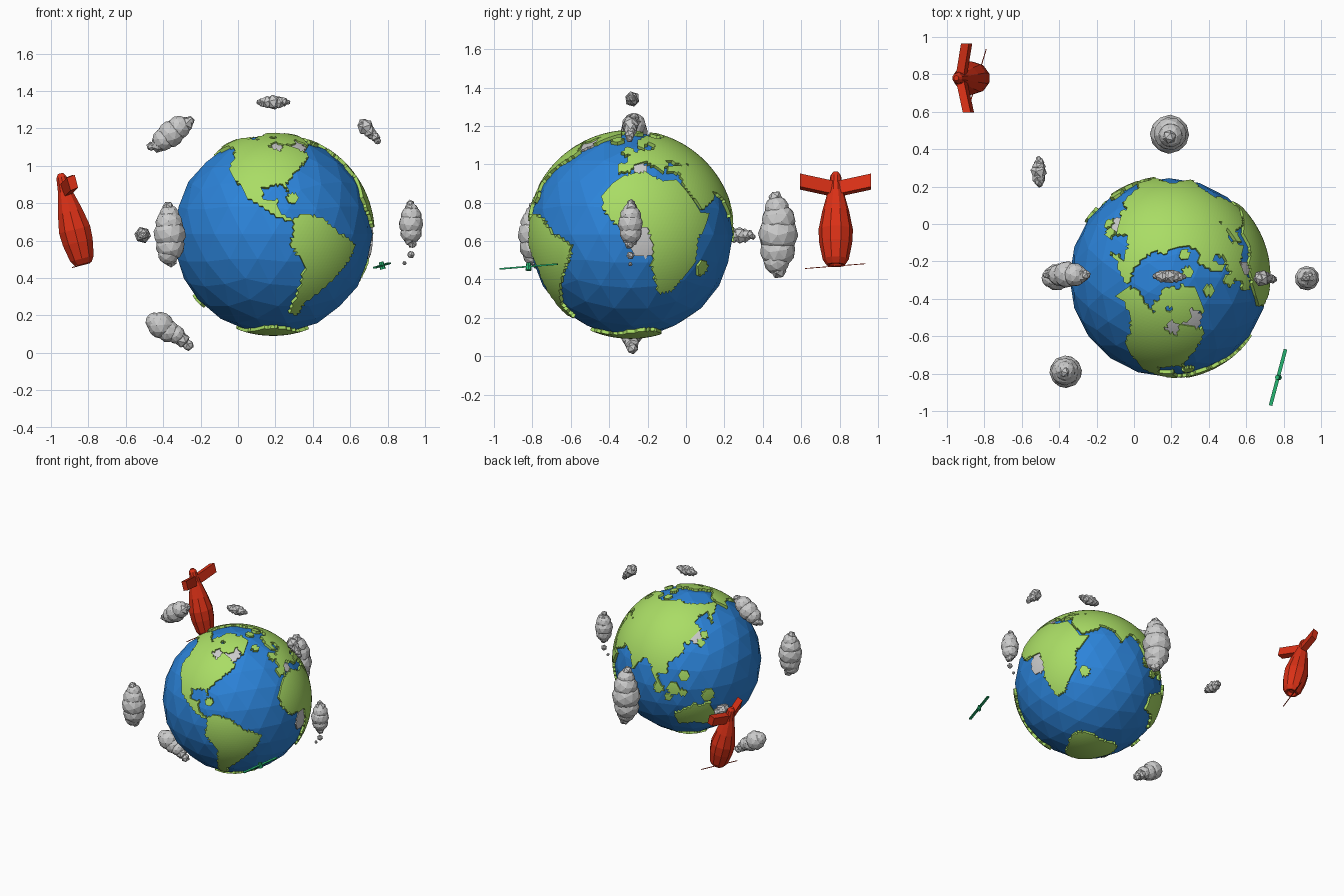
import bpy, bmesh, random
from math import radians, degrees, sin, cos, atan2, asin, pi
from mathutils import Vector, Matrix, Euler

if "Cube" in bpy.data.objects:
    bpy.data.objects.remove(bpy.data.objects["Cube"])

random.seed(4)
CENTER = Vector((0.187, -0.287, 0.635))


def material(name, rgb):
    m = bpy.data.materials.new(name)
    m.diffuse_color = (*rgb, 1)
    m.use_nodes = True
    m.node_tree.nodes["Principled BSDF"].inputs["Base Color"].default_value = m.diffuse_color
    return m


BLUE = material("water_blue", (0.025, 0.23, 0.70))
LAND = material("land_green", (0.40, 0.72, 0.13))
RED = material("plane_red", (0.70, 0.03, 0.008))
GREEN = material("propeller_green", (0.02, 0.50, 0.18))


def add_object(name, bm, mat=None, loc=(0, 0, 0), rot=None):
    mesh = bpy.data.meshes.new(name)
    bm.to_mesh(mesh)
    bm.free()
    ob = bpy.data.objects.new(name, mesh)
    bpy.context.collection.objects.link(ob)
    ob.location = loc
    if rot:
        ob.rotation_mode = 'QUATERNION'
        ob.rotation_quaternion = rot
    if mat:
        mesh.materials.append(mat)
    return ob


# Coast outlines as (longitude, latitude)
north_america = [(-168, 66), (-156, 71), (-128, 70), (-110, 68), (-95, 72), (-85, 68), (-94, 60),
                 (-82, 54), (-78, 62), (-65, 58), (-56, 52), (-66, 44), (-75, 37), (-81, 30),
                 (-80, 25), (-84, 30), (-97, 27), (-96, 19), (-87, 20), (-88, 15), (-83, 10),
                 (-78, 8), (-84, 8), (-95, 15), (-105, 20), (-112, 29), (-124, 40), (-125, 49),
                 (-135, 58), (-150, 60), (-162, 56)]
south_america = [(-78, 8), (-72, 12), (-60, 9), (-50, 1), (-35, -6), (-39, -15), (-48, -26),
                 (-57, -36), (-65, -42), (-67, -54), (-75, -51), (-73, -37), (-70, -19),
                 (-80, -6), (-78, 2)]
africa = [(-16, 14), (-17, 22), (-9, 32), (-2, 35), (10, 37), (20, 31), (32, 31), (43, 12),
          (51, 12), (40, -3), (40, -15), (33, -25), (28, -33), (19, -35), (12, -18), (13, -8),
          (9, 4), (-8, 5)]
europe = [(-9, 37), (-9, 43), (-1, 44), (-4, 48), (8, 54), (20, 54), (28, 60), (20, 62), (12, 56),
          (5, 60), (14, 68), (26, 71), (40, 67), (60, 69), (60, 42), (40, 42), (30, 46), (28, 41),
          (22, 37), (13, 45), (18, 40), (12, 44), (4, 43), (-1, 37)]
asia = [(60, 69), (80, 73), (105, 77), (115, 73), (140, 72), (170, 69), (190, 66), (178, 62),
        (163, 58), (157, 51), (156, 58), (163, 62), (142, 59), (135, 54), (140, 48), (129, 41),
        (127, 35), (121, 39), (122, 30), (108, 21), (109, 12), (100, 13), (104, 1), (98, 9),
        (94, 17), (88, 22), (80, 14), (77, 8), (72, 20), (59, 25), (59, 21), (45, 13), (35, 28),
        (36, 36), (27, 37), (28, 41), (50, 42)]
australia = [(114, -22), (122, -18), (131, -12), (136, -15), (142, -11), (146, -19), (153, -27),
             (148, -38), (138, -34), (130, -32), (116, -35)]
greenland = [(-72, 78), (-30, 83), (-20, 75), (-40, 65), (-45, 60), (-53, 67)]
continents = [north_america, south_america, africa, europe, asia, australia, greenland]
# Round islands and grey shallows: longitude, latitude, radius in degrees
islands = [(-78, 21, 3), (47, -19, 4), (-2, 53, 3.5), (-18, 65, 3), (114, 1, 5), (102, 0, 4),
           (141, -5, 5), (138, 37, 3), (143, 43, 3), (122, 12, 4), (172, -42, 4), (110, -7, 3),
           (121, -2, 3), (-72, 68, 6), (-85, 79, 6), (-108, 72, 4), (57, 74, 3), (18, 79, 3)]
shallows = [(-68, 62, 9), (-85, 60, 7), (8, -4, 9), (7, 40, 4), (134, 42, 5)]


def inside(poly, x, y):
    hit = False
    for (x1, y1), (x2, y2) in zip(poly, poly[1:] + poly[:1]):
        if (y1 > y) != (y2 > y) and x < x1 + (y - y1) * (x2 - x1) / (y2 - y1):
            hit = not hit
    return hit


def in_discs(discs, d):
    for lon, lat, r in discs:
        lo, la = radians(lon), radians(lat)
        if d.dot(Vector((cos(la) * cos(lo), cos(la) * sin(lo), sin(la)))) > cos(radians(r)):
            return True
    return False


def is_land(d):
    lon, lat = degrees(atan2(d.y, d.x)), degrees(asin(max(-1, min(1, d.z))))
    if lat < -71 + 3 * sin(radians(3 * lon)):
        return True
    return (any(inside(p, lon, lat) or inside(p, lon + 360, lat) for p in continents)
            or in_discs(islands, d))


def shell(name, radius, keep, mat):
    # Keeps the sphere faces that pass the test and thickens them inward
    bm = bmesh.new()
    bmesh.ops.create_icosphere(bm, subdivisions=6, radius=radius)
    drop = [f for f in bm.faces if not keep(f.calc_center_median().normalized())]
    bmesh.ops.delete(bm, geom=drop, context='FACES')
    ob = add_object(name, bm, mat, CENTER)
    mod = ob.modifiers.new("thickness", 'SOLIDIFY')
    mod.thickness = 0.035
    mod.offset = -1


# Globe
bm = bmesh.new()
bmesh.ops.create_icosphere(bm, subdivisions=3, radius=0.532)
add_object("ocean", bm, BLUE, CENTER)
shell("continents", 0.544, is_land, LAND)
shell("grey_shallows", 0.535, lambda d: in_discs(shallows, d), None)


# Clouds: faceted balls strung along an axis, (position, size)
EVEN = [(0, 1), (0.33, 0.85), (-0.38, 0.88), (0.6, 0.62), (-0.63, 0.65), (0.85, 0.36), (-0.85, 0.4)]
TAIL = [(-0.45, 1), (-0.1, 0.85), (0.2, 0.7), (-0.7, 0.7), (0.5, 0.6), (0.8, 0.45)]


def cloud(name, c, axis, half, r, balls=EVEN):
    bm = bmesh.new()
    axis = Vector(axis).normalized()
    for t, s in balls:
        side = Vector([random.uniform(-1, 1) for _ in range(3)])
        side -= axis * side.dot(axis)
        pos = axis * t * half + side * r * 0.25 * (1 - s)
        rot = Euler([random.uniform(0, pi) for _ in range(3)]).to_matrix().to_4x4()
        bmesh.ops.create_icosphere(bm, subdivisions=2 if s * r > 0.05 else 1, radius=s * r,
                                   matrix=Matrix.Translation(pos) @ rot)
    add_object(name, bm, None, c)


cloud("cloud_back", (0.19, 0.48, 0.635), (0, 0, 1), 0.225, 0.105)
cloud("cloud_front", (-0.365, -0.79, 0.635), (0, 0, 1), 0.17, 0.088)
cloud("cloud_upper_left", (-0.36, -0.27, 1.17), (-0.12, 0, -0.09), 0.145, 0.072)
cloud("cloud_lower_left", (-0.36, -0.285, 0.11), (0.12, 0, -0.085), 0.145, 0.072, TAIL)
cloud("cloud_far_left", (-0.51, 0.28, 0.63), (0, 1, 0), 0.08, 0.046)
cloud("cloud_top", (0.19, -0.28, 1.34), (1, 0, 0), 0.09, 0.042)
cloud("cloud_upper_right", (0.705, -0.29, 1.18), (0.6, 0, -0.7), 0.078, 0.046, TAIL)
cloud("cloud_right", (0.925, -0.29, 0.69), (0, 0, 1), 0.125, 0.066)
cloud("cloud_droplet_large", (0.925, -0.29, 0.525), (0, 0, 1), 0.01, 0.022, [(0, 1)])
cloud("cloud_droplet_small", (0.89, -0.29, 0.48), (0, 0, 1), 0.01, 0.012, [(0, 1)])

# Diving plane: fuselage as a lathe from nose to tail
NOSE, TAILTIP = Vector((-0.827, 0.78, 0.475)), Vector((-0.95, 0.78, 0.96))
axis_rot = (TAILTIP - NOSE).to_track_quat('Z', 'Y')
profile = [(0.02, 0.02), (0.0, 0.035), (0.0, 0.048), (0.03, 0.068), (0.12, 0.086), (0.19, 0.09),
           (0.29, 0.07), (0.40, 0.04), (0.48, 0.028), (0.5, 0.014)]
bm = bmesh.new()
N = 10
rings = [[bm.verts.new((r * cos(2 * pi * k / N), r * sin(2 * pi * k / N), z)) for k in range(N)]
         for z, r in profile]
for a, b in zip(rings, rings[1:]):
    for k in range(N):
        bm.faces.new((a[k], a[(k + 1) % N], b[(k + 1) % N], b[k]))
bm.faces.new(rings[0][::-1])
bm.faces.new(rings[-1])
bmesh.ops.recalc_face_normals(bm, faces=bm.faces)
add_object("fuselage", bm, RED, NOSE, axis_rot)

# Swept tail wings, mirrored left and right
for side, label in ((-1, "left"), (1, "right")):
    bm = bmesh.new()
    ends = []
    for y, x, z in ((0.0, -0.925, 0.87), (0.185, -0.895 if side > 0 else -0.885, 0.91)):
        ends.append([bm.verts.new((x + dx, 0.78 + side * y, z + dz)) for dx, dz in
                     ((-0.03, 0.026), (0.012, 0.042), (0.03, -0.026), (-0.01, -0.042))])
    a, b = ends
    for k in range(4):
        bm.faces.new((a[k], a[(k + 1) % 4], b[(k + 1) % 4], b[k]))
    bm.faces.new(a)
    bm.faces.new(b[::-1])
    bmesh.ops.recalc_face_normals(bm, faces=bm.faces)
    add_object("tail_wing_" + label, bm, RED)


# Propellers: a thin bar between two tips
def bar(name, p, q, width, thick, mat):
    p, q = Vector(p), Vector(q)
    bm = bmesh.new()
    bmesh.ops.create_cube(bm, size=1, matrix=Matrix.Diagonal((width, thick, (q - p).length, 1)))
    add_object(name, bm, mat, (p + q) / 2, (q - p).to_track_quat('Z', 'Y'))


bar("plane_propeller", (-0.885, 0.62, 0.457), (-0.79, 0.935, 0.482), 0.005, 0.004, RED)
bar("green_propeller_blades", (0.73, -0.97, 0.455), (0.81, -0.67, 0.48), 0.019, 0.008, GREEN)
bm = bmesh.new()
bmesh.ops.create_cone(bm, cap_ends=True, segments=8, radius1=0.016, radius2=0.012, depth=0.04)
add_object("green_propeller_hub", bm, GREEN, (0.77, -0.82, 0.467), axis_rot)
